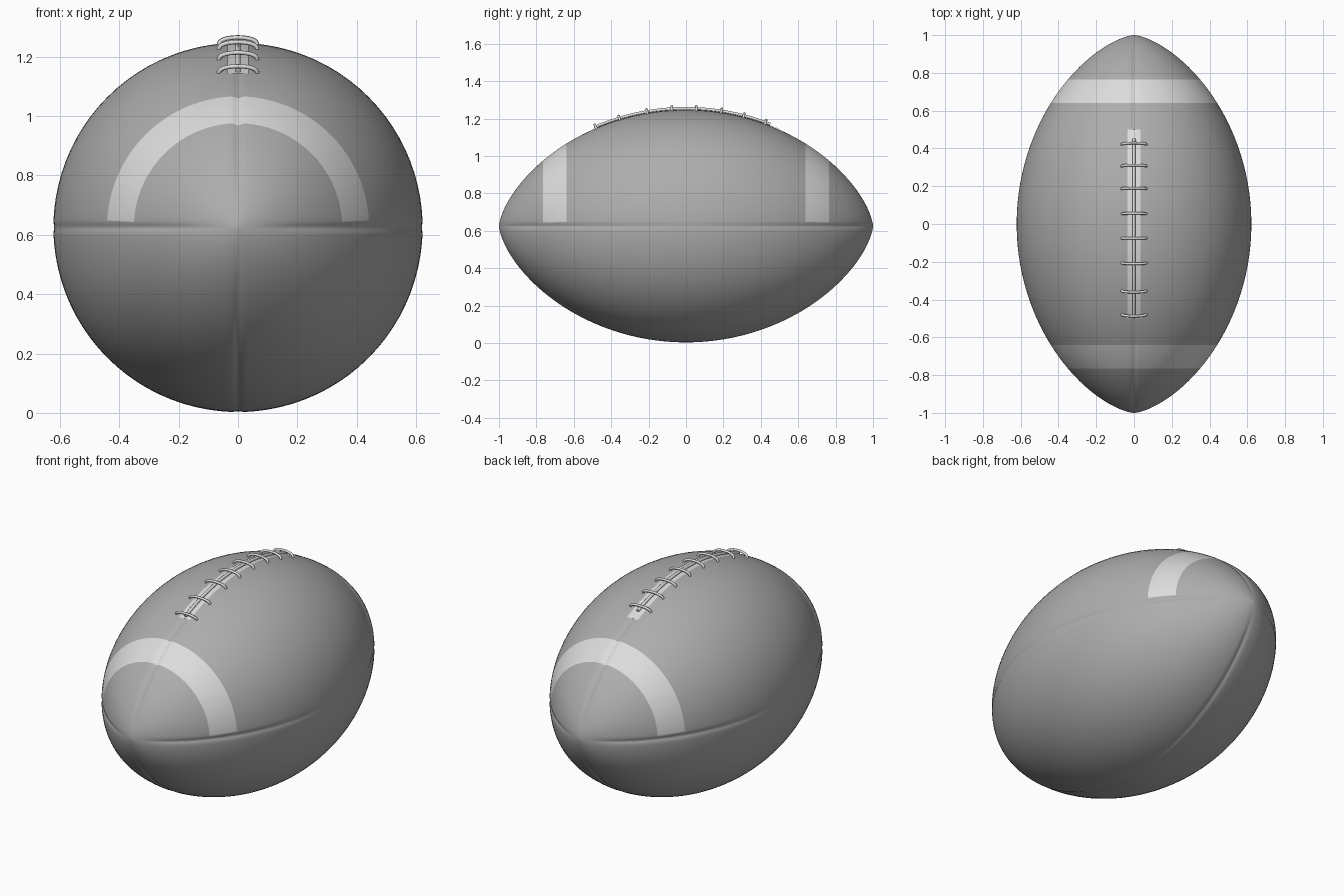
import bpy, bmesh, math

if "Cube" in bpy.data.objects:
    bpy.data.objects.remove(bpy.data.objects["Cube"])

R, CZ, P = 0.622, 0.625, 0.65


def radius(y):
    return R * max(0.0, 1 - y * y) ** P


def material(name, v):
    m = bpy.data.materials.new(name)
    m.diffuse_color = (v, v, v, 1)
    m.use_nodes = True
    m.node_tree.nodes["Principled BSDF"].inputs["Base Color"].default_value = m.diffuse_color
    return m


leather = material("mid grey", 0.42)
paint = material("light grey", 0.72)


def finish(bm, name, mats):
    bmesh.ops.recalc_face_normals(bm, faces=bm.faces[:])
    for f in bm.faces:
        f.smooth = True
    me = bpy.data.meshes.new(name)
    bm.to_mesh(me)
    bm.free()
    for m in mats:
        me.materials.append(m)
    ob = bpy.data.objects.new(name, me)
    bpy.context.collection.objects.link(ob)
    return ob


# Body: lathe about y with four seam grooves and two half-round stripes
edges = [-0.765, -0.64, 0.64, 0.765]
ys = [math.sin(math.radians(-90 + 180 * i / 80)) for i in range(1, 80)]
ys = sorted([y for y in ys if all(abs(y - e) > 0.008 for e in edges)] + edges)
half = [0, 0.6, 1.2, 1.8, 2.4, 3, 4, 6, 9, 13, 17, 21, 25, 29, 33, 37, 41]
quarter = half + [45] + [90 - a for a in reversed(half[1:])]
angles = [q * 90 + a for q in range(4) for a in quarter]
n = len(angles)

bm = bmesh.new()
rings = []
for y in ys:
    ring = []
    for a in angles:
        r = radius(y)
        off = min(a % 90, 90 - a % 90)
        d = r * math.radians(off)
        depth = 0.009 * (0.25 + 0.75 * abs(y)) * min(1, r / 0.2)
        r -= depth * math.exp(-(d / 0.013) ** 2)
        t = math.radians(a)
        ring.append(bm.verts.new((r * math.cos(t), y, CZ + r * math.sin(t))))
    rings.append(ring)
for j in range(len(ys) - 1):
    ym = abs(ys[j] + ys[j + 1]) / 2
    for i in range(n):
        k = (i + 1) % n
        f = bm.faces.new((rings[j][i], rings[j][k], rings[j + 1][k], rings[j + 1][i]))
        am = (angles[i] + (angles[k] or 360)) / 2
        if 0.64 < ym < 0.765 and 3 < am < 177:
            f.material_index = 1
for ring, y in ((rings[0], -1), (rings[-1], 1)):
    tip = bm.verts.new((0, y, CZ))
    for i in range(n):
        bm.faces.new((ring[i], ring[(i + 1) % n], tip))
finish(bm, "ball_body", [leather, paint])

# Painted strip under the laces
bm = bmesh.new()
rows = []
for j in range(41):
    y = -0.5 + j / 40
    r = radius(y) + 0.003
    rows.append([bm.verts.new((x, y, CZ + math.sqrt(r * r - x * x)))
                 for x in (-0.035, -0.0175, 0, 0.0175, 0.035)])
for a, b in zip(rows, rows[1:]):
    for i in range(4):
        bm.faces.new((a[i], a[i + 1], b[i + 1], b[i]))
finish(bm, "lace_strip", [paint])


# Laces: round cords along a path
def cord(name, pts, thick):
    cu = bpy.data.curves.new(name, 'CURVE')
    cu.dimensions = '3D'
    cu.bevel_depth = thick
    cu.bevel_resolution = 3
    cu.use_fill_caps = True
    sp = cu.splines.new('POLY')
    sp.points.add(len(pts) - 1)
    for p, co in zip(sp.points, pts):
        p.co = (*co, 1)
    sp.use_smooth = True
    cu.materials.append(paint)
    ob = bpy.data.objects.new(name, cu)
    bpy.context.collection.objects.link(ob)
    bpy.ops.object.select_all(action='DESELECT')
    ob.select_set(True)
    bpy.context.view_layer.objects.active = ob
    bpy.ops.object.convert(target='MESH')


long_ys = [-0.49 + 0.94 * i / 40 for i in range(41)]
cord("long_lace", [(0, y, CZ + radius(y) + 0.007) for y in long_ys], 0.009)

for i, y in enumerate((-0.48, -0.355, -0.207, -0.075, 0.055, 0.187, 0.307, 0.422)):
    slope = (radius(y + 0.01) - radius(y - 0.01)) / 0.02
    ln = math.hypot(1, slope)
    pts = []
    for k in range(17):
        t = math.pi * k / 16
        h = -0.008 + 0.028 * math.sin(t) ** 0.7 if 0 < k < 16 else -0.012
        pts.append((-0.065 * math.cos(t), y - slope * h / ln,
                    CZ + radius(y) + h / ln))
    cord("cross_lace_%d" % (i + 1), pts, 0.007)
